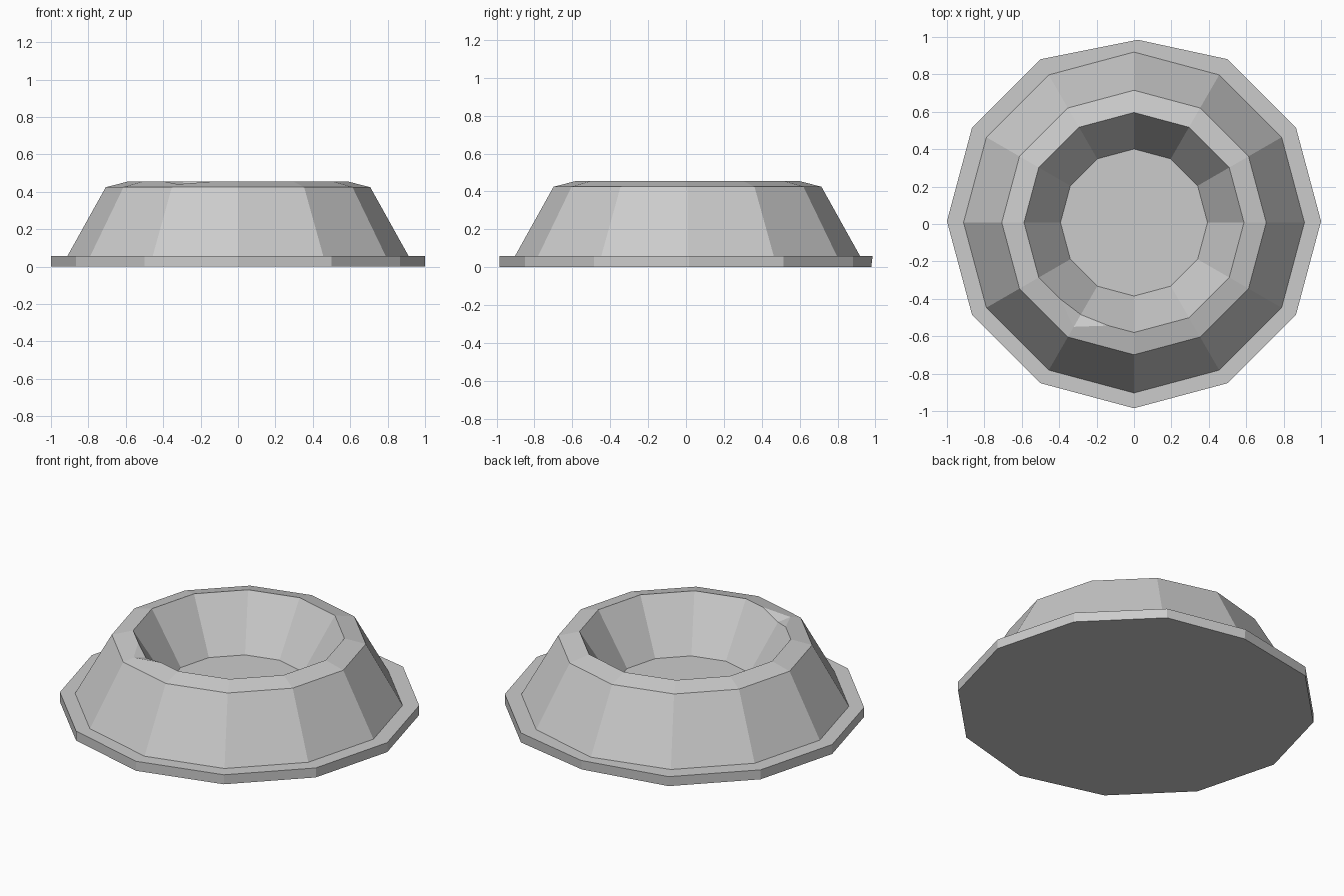
import bpy
import bmesh
from math import cos, sin, tau
from mathutils import Vector

SIDES = 12
CHIP = 8          # corner of the rim that is chipped

cube = bpy.data.objects.get("Cube")
if cube:
    bpy.data.objects.remove(cube, do_unlink=True)

grey = bpy.data.materials.new("stone_grey")
grey.use_nodes = True
colour = (0.6, 0.6, 0.6, 1)
grey.diffuse_color = colour
grey.node_tree.nodes["Principled BSDF"].inputs["Base Color"].default_value = colour


def ring(bm, radius, z, y):
    return [bm.verts.new((radius * cos(tau * i / SIDES),
                          y + radius * sin(tau * i / SIDES), z))
            for i in range(SIDES)]


def finish(bm, name):
    bmesh.ops.recalc_face_normals(bm, faces=bm.faces)
    mesh = bpy.data.meshes.new(name)
    bm.to_mesh(mesh)
    bm.free()
    mesh.materials.append(grey)
    obj = bpy.data.objects.new(name, mesh)
    bpy.context.collection.objects.link(obj)


# Base slab, with its rear corner worn back
bm = bmesh.new()
low, high = ring(bm, 1.0, 0, 0.015), ring(bm, 1.0, 0.058, 0.015)
for v, y in ((low[3], 0.978), (high[3], 0.985)):
    v.co.x, v.co.y = 0.02, y
bm.faces.new(low)
bm.faces.new(high)
for i in range(SIDES):
    j = (i + 1) % SIDES
    bm.faces.new((low[i], low[j], high[j], high[i]))
finish(bm, "base_slab")

# Tapered bowl: outer wall, sloping rim, inner wall and floor
bm = bmesh.new()
profile = [(0.913, 0.055), (0.707, 0.425), (0.588, 0.455), (0.393, 0.147)]
foot, shoulder, lip, floor = [ring(bm, r, z, 0.008) for r, z in profile]
bm.faces.new(foot)
bm.faces.new(floor)

# Chip: points cut along the four edges that met at the lip corner
corner = lip[CHIP]


def cut(other, amount):
    return bm.verts.new(corner.co.lerp(other.co, amount))


before = cut(lip[CHIP - 1], 0.46)
after = cut(lip[CHIP + 1], 0.53)
outer = cut(shoulder[CHIP], 0.47)
inner = cut(floor[CHIP], 0.1)

for i in range(SIDES):
    j = (i + 1) % SIDES
    bm.faces.new((foot[i], foot[j], shoulder[j], shoulder[i]))
    if j == CHIP:
        rim_edge, wall_edge = [lip[i], before, outer], [lip[i], before, inner]
    elif i == CHIP:
        rim_edge, wall_edge = [outer, after, lip[j]], [inner, after, lip[j]]
    else:
        rim_edge = wall_edge = [lip[i], lip[j]]
    bm.faces.new([shoulder[j], shoulder[i]] + rim_edge)
    bm.faces.new([floor[j], floor[i]] + wall_edge)
bm.faces.new((before, outer, inner))
bm.faces.new((outer, after, inner))
bm.verts.remove(corner)
finish(bm, "bowl")
